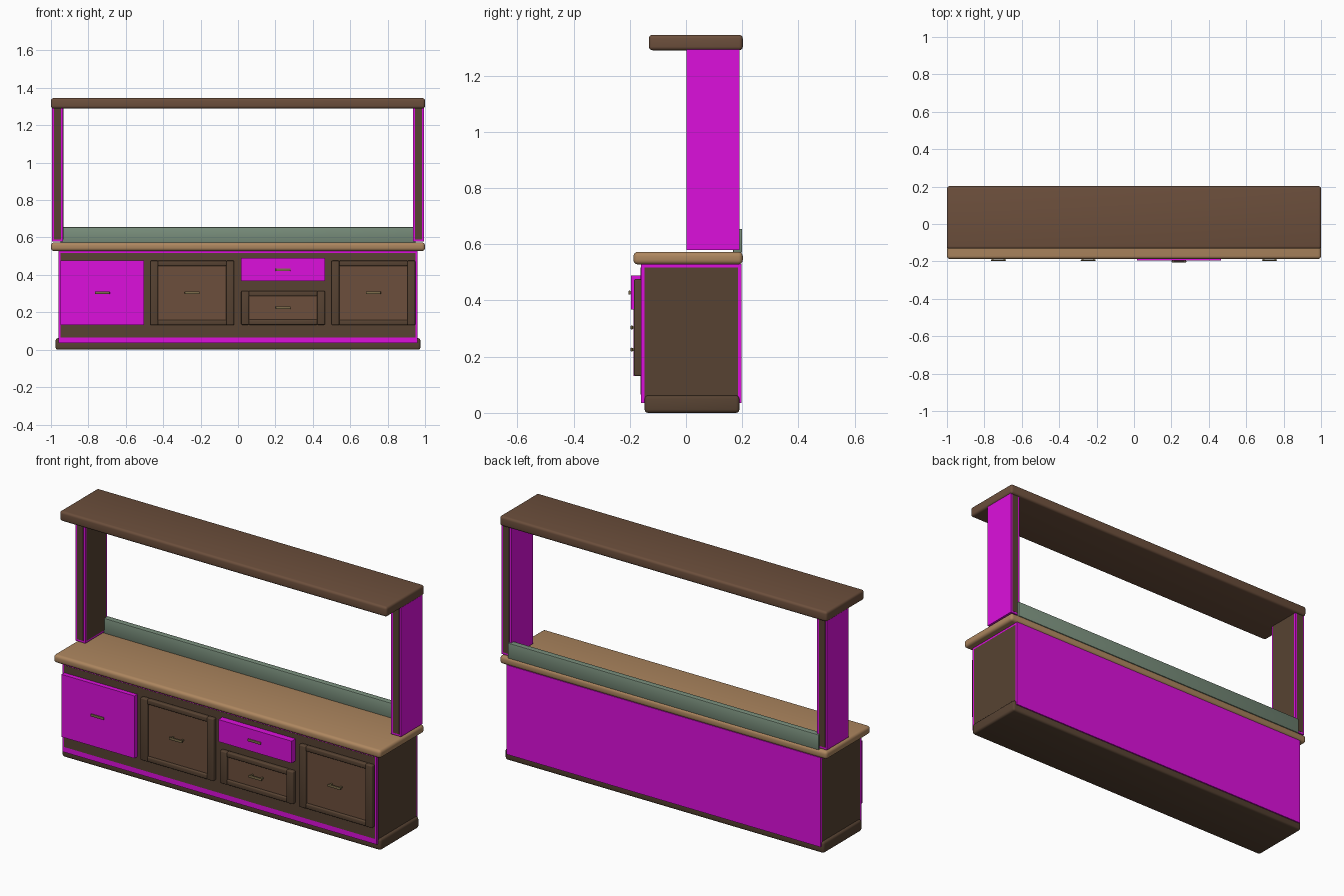
import bpy
import bmesh

if "Cube" in bpy.data.objects:
    bpy.data.objects.remove(bpy.data.objects["Cube"])


def material(name, rgb):
    m = bpy.data.materials.new(name)
    m.diffuse_color = (*rgb, 1)
    m.use_nodes = True
    m.node_tree.nodes["Principled BSDF"].inputs["Base Color"].default_value = m.diffuse_color
    return m


WALNUT = material("walnut", (0.15, 0.078, 0.045))
DARK = material("dark_walnut", (0.095, 0.055, 0.032))
OAK = material("oak", (0.42, 0.24, 0.115))
GREEN = material("green_tile", (0.19, 0.27, 0.20))
BRASS = material("brass", (0.20, 0.15, 0.07))
PINK = material("magenta", (0.72, 0.005, 0.72))


def box(name, x, y, z, mat, bevel=0.0, segments=3):
    """Box from (min, max) ranges, with optional rounded edges."""
    bm = bmesh.new()
    bmesh.ops.create_cube(bm, size=1)
    for v in bm.verts:
        v.co = [r[0] + (c + 0.5) * (r[1] - r[0]) for c, r in zip(v.co, (x, y, z))]
    if bevel:
        bmesh.ops.bevel(bm, geom=bm.edges[:], offset=bevel, segments=segments,
                        profile=0.5, affect='EDGES')
    me = bpy.data.meshes.new(name)
    bm.to_mesh(me)
    bm.free()
    me.materials.append(mat)
    ob = bpy.data.objects.new(name, me)
    bpy.context.collection.objects.link(ob)
    if bevel:
        bpy.context.view_layer.objects.active = ob
        ob.select_set(True)
        bpy.ops.object.shade_smooth_by_angle()
        ob.select_set(False)
    return ob


def handle(name, cx, cz, y):
    """Bar handle on two short stems."""
    box(name, (cx - 0.04, cx + 0.04), (y - 0.011, y - 0.003), (cz - 0.007, cz + 0.007), BRASS, 0.003, 2)
    for i in (-1, 1):
        sx = cx + i * 0.03
        box(name + "_stem", (sx - 0.004, sx + 0.004), (y - 0.006, y + 0.017), (cz - 0.004, cz + 0.004), BRASS)


def framed_front(name, cx, z0, z1, front=-0.185):
    """Stiles and rails around a recessed panel."""
    x0, x1 = cx - 0.224, cx + 0.224
    for s, a in (("left", x0), ("right", x1 - 0.042)):
        box(f"{name}_{s}_stile", (a, a + 0.042), (front, -0.158), (z0, z1), DARK, 0.006)
    for s, a in (("bottom", z0), ("top", z1 - 0.028)):
        box(f"{name}_{s}_rail", (x0 + 0.04, x1 - 0.04), (front + 0.002, -0.158), (a, a + 0.028), DARK, 0.006)
    box(name + "_panel", (x0 + 0.03, x1 - 0.03), (front + 0.013, -0.158), (z0 + 0.02, z1 - 0.02), WALNUT)


# plinth, worktop, backsplash and top shelf
box("plinth", (-0.975, 0.975), (-0.147, 0.19), (0, 0.062), DARK, 0.012)
box("worktop", (-1, 1), (-0.187, 0.202), (0.528, 0.573), OAK, 0.016, 4)
box("backsplash", (-0.95, 0.95), (0.167, 0.2), (0.57, 0.655), GREEN, 0.004, 2)
box("top_shelf", (-1, 1), (-0.132, 0.202), (1.29, 1.345), WALNUT, 0.013, 4)

# cabinet carcass with brown facings
box("carcass", (-0.96, 0.96), (-0.16, 0.197), (0.036, 0.53), PINK)
box("front_facing", (-0.95, 0.95), (-0.161, -0.155), (0.065, 0.517), DARK)
for s in (-1, 1):
    x = sorted((s * 0.95, s * 0.961))
    box("side_facing", x, (-0.147, 0.185), (0.05, 0.517), DARK)

# posts with brown front and back strips
for s in (-1, 1):
    box("post", sorted((s * 0.935, s * 0.995)), (0.002, 0.19), (0.579, 1.295), PINK)
    box("post_strip", sorted((s * 0.947, s * 0.985)), (0.001, 0.191), (0.59, 1.292), DARK)
box("post_inner_facing", (-0.94, -0.934), (0.012, 0.18), (0.59, 1.292), DARK)

# doors and drawers
box("left_door", (-0.949, -0.503), (-0.186, -0.155), (0.131, 0.476), PINK)
framed_front("middle_door", -0.245, 0.131, 0.476)
framed_front("right_door", 0.724, 0.131, 0.476)
framed_front("lower_drawer", 0.241, 0.133, 0.314)
box("upper_drawer", (0.017, 0.465), (-0.196, -0.155), (0.367, 0.489), PINK)

# handles
handle("left_door_handle", -0.725, 0.304, -0.186)
handle("middle_door_handle", -0.245, 0.304, -0.186)
handle("right_door_handle", 0.724, 0.304, -0.186)
handle("lower_drawer_handle", 0.241, 0.225, -0.186)
handle("upper_drawer_handle", 0.241, 0.428, -0.194)
